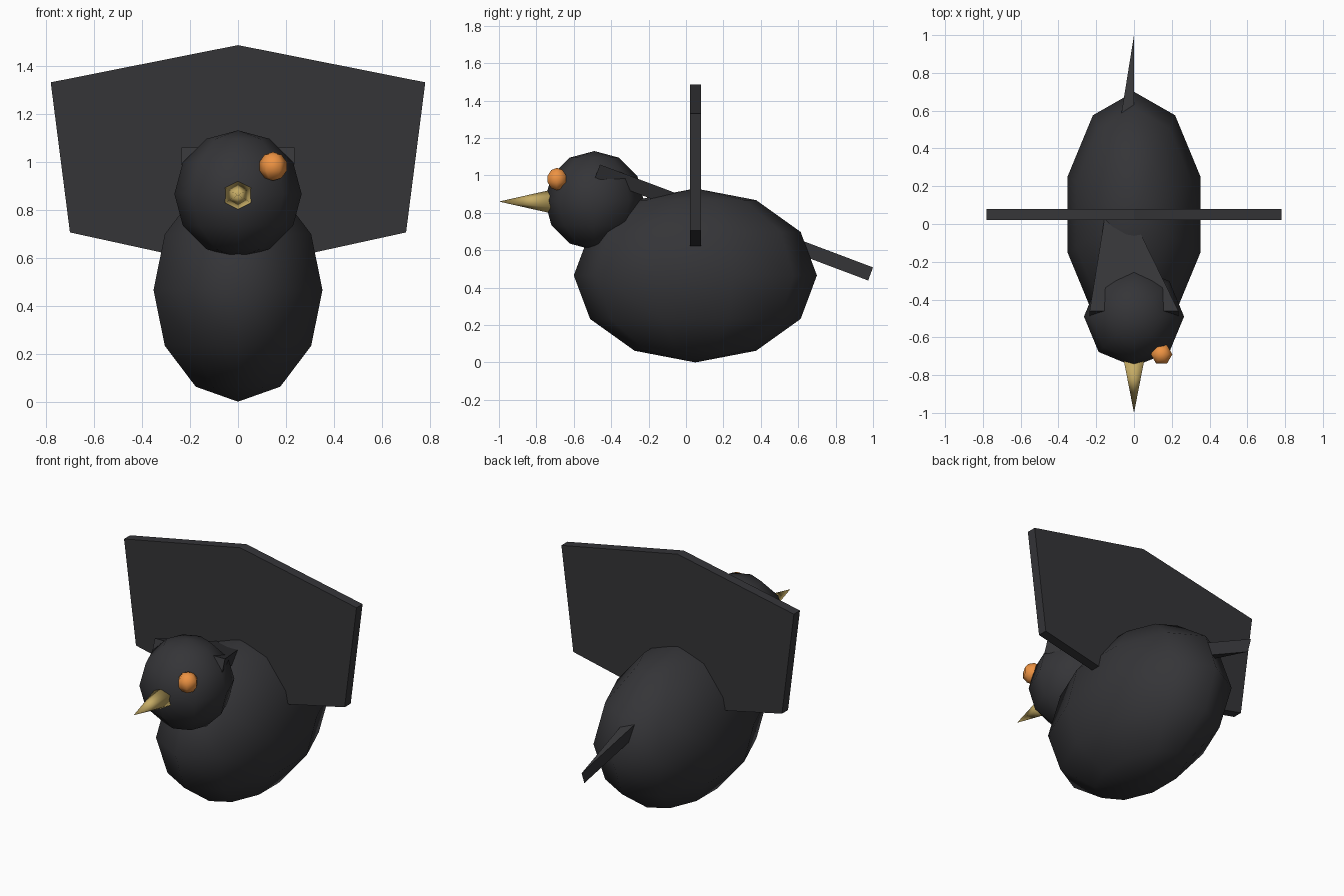
import bpy, bmesh
from math import sin, cos, pi, tau, radians
from mathutils import Matrix, Vector

if "Cube" in bpy.data.objects:
    bpy.data.objects.remove(bpy.data.objects["Cube"])


def material(name, rgb):
    m = bpy.data.materials.new(name)
    m.diffuse_color = (*rgb, 1)
    m.use_nodes = True
    m.node_tree.nodes["Principled BSDF"].inputs["Base Color"].default_value = m.diffuse_color
    return m


BLACK = material("black_feather", (0.035, 0.035, 0.039))
ORANGE = material("eye_orange", (0.85, 0.29, 0.055))
HORN = material("beak_horn", (0.56, 0.41, 0.13))


def finish(bm, name, mat, smooth=False):
    bmesh.ops.recalc_face_normals(bm, faces=bm.faces[:])
    me = bpy.data.meshes.new(name)
    bm.to_mesh(me)
    bm.free()
    me.materials.append(mat)
    for p in me.polygons:
        p.use_smooth = smooth
    ob = bpy.data.objects.new(name, me)
    bpy.context.collection.objects.link(ob)
    return ob


def lathe(name, profile, segments, matrix, mat, start=pi / 2):
    """Turn (radius, height) points around z; first side starts at +y."""
    bm = bmesh.new()
    vs = [bm.verts.new((r * cos(start), r * sin(start), h)) for r, h in profile]
    es = [bm.edges.new(p) for p in zip(vs, vs[1:])]
    bmesh.ops.spin(bm, geom=vs + es, cent=(0, 0, 0), axis=(0, 0, 1),
                   angle=tau, steps=segments)
    bmesh.ops.remove_doubles(bm, verts=bm.verts[:], dist=1e-4)
    bm.transform(matrix)
    return finish(bm, name, mat, True)


def ball(name, centre, radii, segments, rings, mat, start=pi / 2):
    arc = [(sin(pi * i / rings), cos(pi * i / rings)) for i in range(rings + 1)]
    m = Matrix.Translation(centre) @ Matrix.Diagonal((*radii, 1))
    return lathe(name, arc, segments, m, mat, start)


def plate(name, outline, offset, mat):
    """Extrude a flat outline by an offset vector."""
    bm = bmesh.new()
    f = bm.faces.new([bm.verts.new(p) for p in outline])
    new = bmesh.ops.extrude_face_region(bm, geom=[f], use_keep_orig=True)["geom"]
    bmesh.ops.translate(bm, vec=Vector(offset),
                        verts=[g for g in new if isinstance(g, bmesh.types.BMVert)])
    return finish(bm, name, mat)


# Body and head
ball("body", (0, 0.05, 0.465), (0.37, 0.65, 0.465), 10, 6, BLACK)
ball("head", (0, -0.49, 0.865), (0.265, 0.265, 0.265), 8, 6, BLACK)

# Single eye on the right side
ball("eye", (0.146, -0.69, 0.98), (0.06, 0.06, 0.06), 6, 5, ORANGE, 0)

# Beak cone pointing forward
lathe("beak", [(0, 0), (0.063, 0), (0, 0.28)], 6,
      Matrix.Translation((0, -0.72, 0.86)) @ Matrix.Rotation(radians(90), 4, 'X'), HORN)

# Raised wings: one flat upright slab
half = [(0.78, 1.33), (0.70, 0.705)]
wing = [(0, 1.485)] + half + [(0, 0.552)] + [(-x, z) for x, z in reversed(half)]
plate("wings", [(x, 0.022, z) for x, z in wing], (0, 0.058, 0), BLACK)

# Tilted wedge running from behind the head, through the body, to the tail tip
slope = -(1.058 - 0.508) / 1.46
plan = [(-0.235, -0.46), (0.235, -0.46), (0, 0.02), (0, 1.0)]
plate("tail_wedge", [(x, y, 1.058 + slope * (y + 0.46)) for x, y in plan],
      (0, -0.026, -0.07), BLACK)
